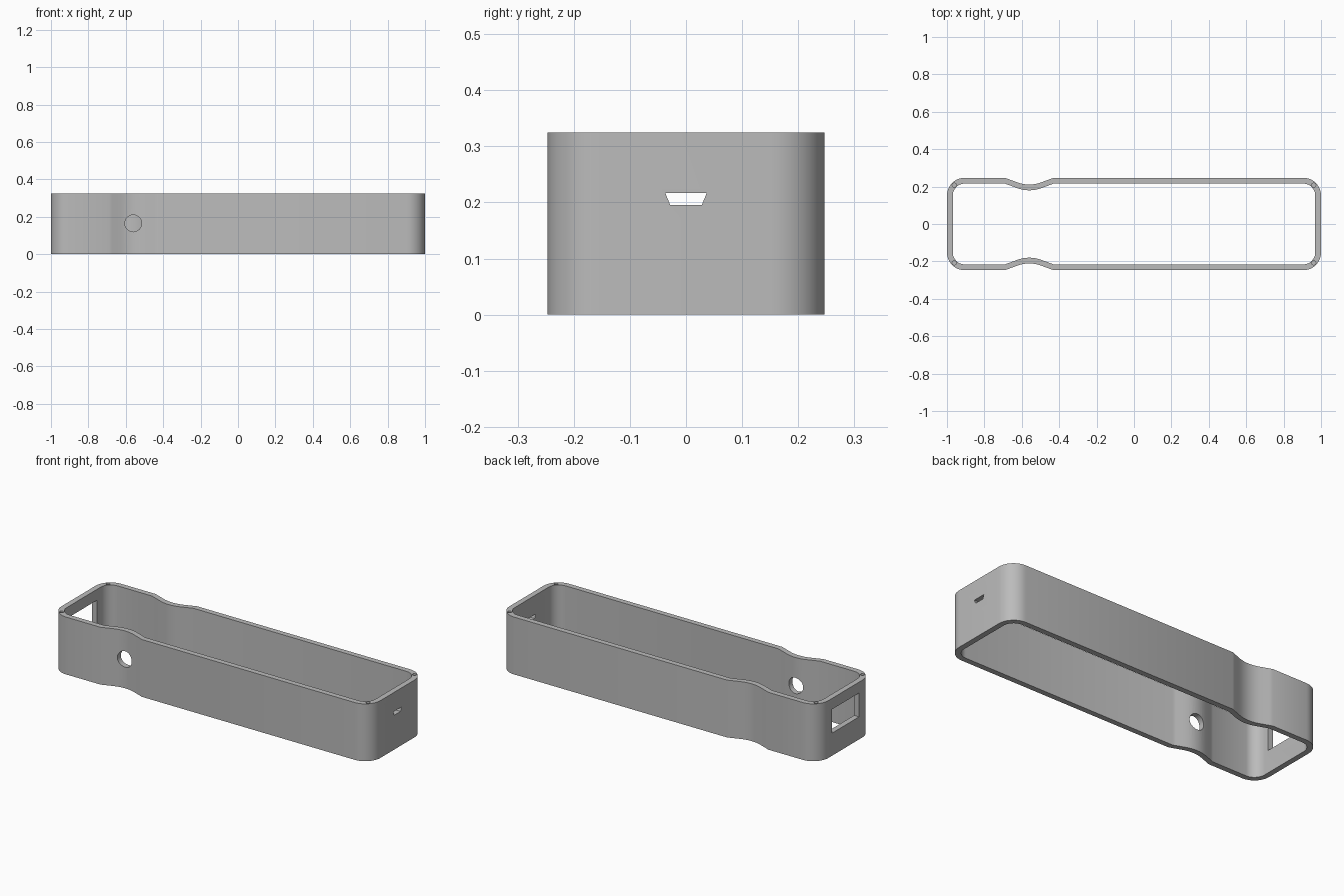
import bpy, bmesh, math
from mathutils import Vector

HEIGHT, WALL = 0.325, 0.031
HALF_X, HALF_Y, RADIUS = 1.0, 0.247, 0.095
WAIST_X, WAIST_HALF, WAIST_DEPTH = -0.56, 0.13, 0.036

old = bpy.data.objects.get("Cube")
if old:
    bpy.data.objects.remove(old, do_unlink=True)

grey = bpy.data.materials.new("mid grey plastic")
grey.use_nodes = True
colour = (0.5, 0.5, 0.5, 1)
grey.diffuse_color = colour
grey.node_tree.nodes["Principled BSDF"].inputs["Base Color"].default_value = colour


def waist(t):
    """Straight flanks blending into a rounded middle, t from -1 to 1."""
    t = abs(t)
    return WAIST_DEPTH * (1 - 4 / 3 * t * t if t < 0.5 else 4 / 3 * (1 - t))


def outline(inset):
    """Rounded rectangle with a pinched waist on both long sides."""
    cx, cy, r = HALF_X - RADIUS, HALF_Y - RADIUS, RADIUS - inset
    half = []
    for i in range(13):                      # right-hand corner
        a = math.pi / 2 * i / 12
        half.append((cx + r * math.cos(a), cy + r * math.sin(a)))
    for i in range(17):                      # pinched waist
        t = 1 - i / 8
        half.append((WAIST_X + WAIST_HALF * t, cy + r - waist(t)))
    for i in range(13):                      # left-hand corner
        a = math.pi / 2 * (1 + i / 12)
        half.append((-cx + r * math.cos(a), cy + r * math.sin(a)))
    return half + [(x, -y) for x, y in reversed(half)]


def make_object(name, bm):
    bmesh.ops.recalc_face_normals(bm, faces=bm.faces)
    mesh = bpy.data.meshes.new(name)
    bm.to_mesh(mesh)
    bm.free()
    mesh.materials.append(grey)
    obj = bpy.data.objects.new(name, mesh)
    bpy.context.collection.objects.link(obj)
    return obj


def prism(name, points, direction):
    """Closed prism swept from a flat polygon."""
    bm = bmesh.new()
    face = bm.faces.new([bm.verts.new(p) for p in points])
    ext = bmesh.ops.extrude_face_region(bm, geom=[face])
    moved = [v for v in ext["geom"] if isinstance(v, bmesh.types.BMVert)]
    bmesh.ops.translate(bm, verts=moved, vec=Vector(direction))
    return make_object(name, bm)


def circle(radius, count):
    return [(radius * math.cos(math.tau * i / count),
             radius * math.sin(math.tau * i / count)) for i in range(count)]


# Open-ended wall ring
bm = bmesh.new()
rings = [[bm.verts.new((x, y, z)) for x, y in outline(inset)]
         for inset, z in ((0, 0), (0, HEIGHT), (WALL, HEIGHT), (WALL, 0))]
for a, b in zip(rings, rings[1:] + rings[:1]):
    n = len(a)
    for i in range(n):
        j = (i + 1) % n
        bm.faces.new((a[i], a[j], b[j], b[i]))
shell = make_object("enclosure_wall", bm)

# Cutters: front hole, left window, right slot, corner screw holes
cutters = [
    prism("front_hole_cutter",
          [(WAIST_X + u, -0.3, 0.165 + v) for u, v in circle(0.045, 40)], (0, 0.2, 0)),
    prism("window_cutter",
          [(-1.1, y, z) for y, z in ((-0.122, 0.128), (0.122, 0.128),
                                     (0.122, 0.263), (-0.122, 0.263))], (0.2, 0, 0)),
    prism("slot_cutter",
          [(0.9, y, z) for y, z in ((-0.028, 0.195), (0.028, 0.195),
                                    (0.037, 0.217), (-0.037, 0.217))], (0.2, 0, 0)),
]
reach = (RADIUS - WALL / 2) * math.sqrt(0.5)
for sx in (-1, 1):
    for sy in (-1, 1):
        x = sx * (HALF_X - RADIUS + reach)
        y = sy * (HALF_Y - RADIUS + reach)
        cutters.append(prism("screw_hole_cutter",
                             [(x + u, y + v, HEIGHT - 0.06) for u, v in circle(0.011, 16)],
                             (0, 0, 0.1)))

bpy.context.view_layer.objects.active = shell
shell.select_set(True)
for cutter in cutters:
    mod = shell.modifiers.new("cut", "BOOLEAN")
    mod.operation, mod.solver, mod.object = "DIFFERENCE", "EXACT", cutter
    bpy.ops.object.modifier_apply(modifier=mod.name)
    bpy.data.objects.remove(cutter, do_unlink=True)

bpy.ops.object.shade_smooth_by_angle(angle=math.radians(30))
